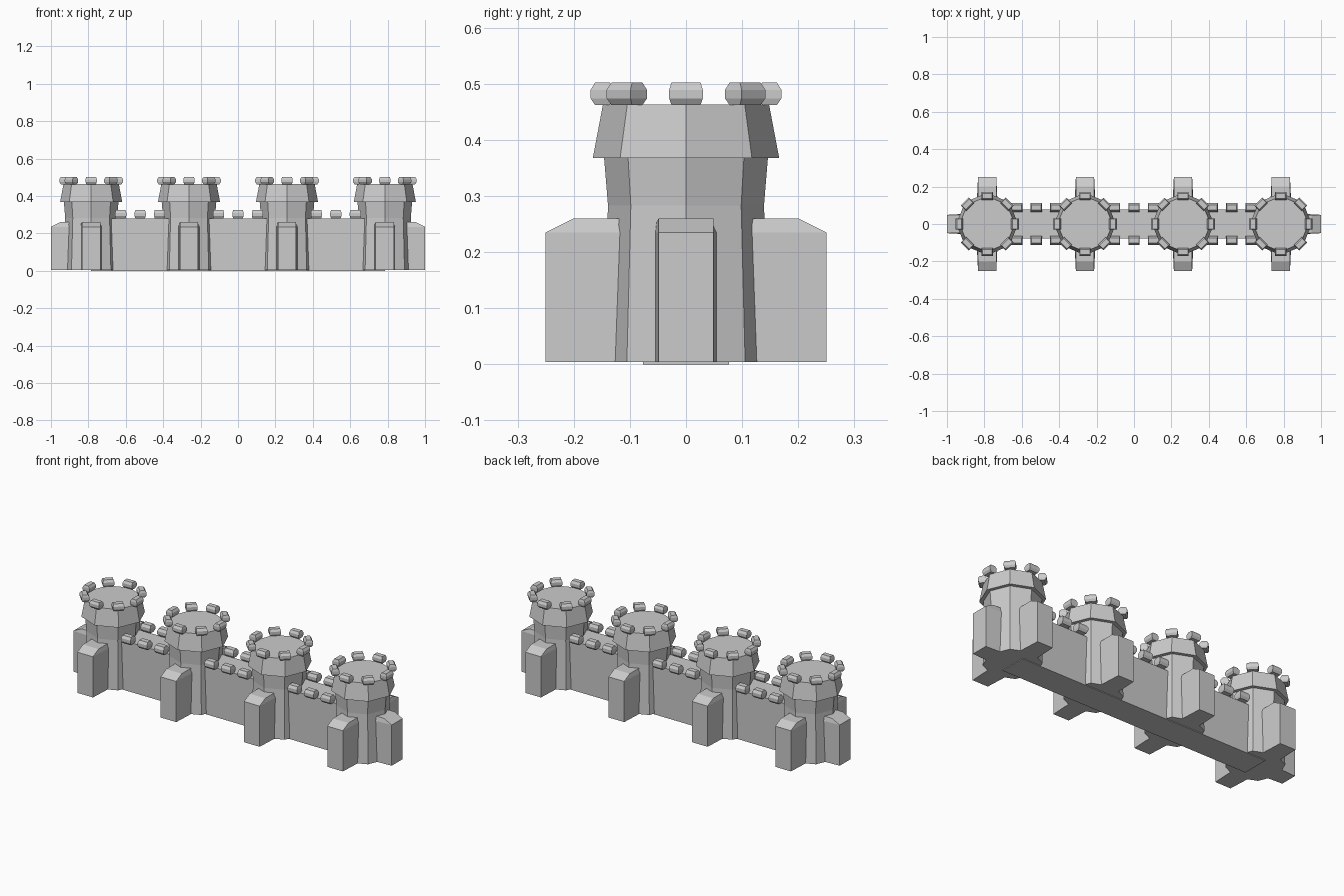
import bpy, bmesh
from math import cos, sin, pi
from mathutils import Matrix, Vector

if "Cube" in bpy.data.objects:
    bpy.data.objects.remove(bpy.data.objects["Cube"])

TOWERS = [-0.785, -0.262, 0.262, 0.785]


def loft(bm, rings, mat=Matrix.Identity(4)):
    """Skin a stack of equal-length counter-clockwise rings and cap both ends."""
    rows = [[bm.verts.new(mat @ Vector(p)) for p in r] for r in rings]
    n = len(rows[0])
    for a, b in zip(rows, rows[1:]):
        for i in range(n):
            j = (i + 1) % n
            bm.faces.new((a[i], a[j], b[j], b[i]))
    bm.faces.new(rows[0][::-1])
    bm.faces.new(rows[-1])


def finish(bm, name):
    bmesh.ops.recalc_face_normals(bm, faces=bm.faces)
    me = bpy.data.meshes.new(name)
    bm.to_mesh(me)
    bm.free()
    ob = bpy.data.objects.new(name, me)
    bpy.context.collection.objects.link(ob)
    return ob


def octagon(r, z):
    return [(r * cos(i * pi / 4), r * sin(i * pi / 4), z) for i in range(8)]


def rect(hx, hy, z):
    return [(-hx, -hy, z), (hx, -hy, z), (hx, hy, z), (-hx, hy, z)]


def merlon(bm, mat):
    # chamfered block, depth along local x
    loft(bm, [rect(.013, .026, 0), rect(.021, .030, .012),
              rect(.021, .030, .027), rect(.013, .026, .040)], mat)


def buttress(bm, length, mat):
    # tapered pier pointing along local x, with a sloped shoulder
    def ring(reach, root_w, tip_w, z):
        return [(0, -root_w, z), (reach, -tip_w, z), (reach, tip_w, z), (0, root_w, z)]
    loft(bm, [ring(length, .061, .049, .004), ring(length, .061, .049, .235),
              ring(length - .05, .049, .049, .26)], mat)


for k, tx in enumerate(TOWERS, 1):
    here = Matrix.Translation((tx, 0, 0))

    # tower shaft and flared head
    bm = bmesh.new()
    loft(bm, [octagon(.149, .004), octagon(.139, .283), octagon(.146, .368),
              octagon(.166, .368), octagon(.148, .463)], here)
    finish(bm, f"tower_{k}")

    # ring of eight merlons
    bm = bmesh.new()
    for i in range(8):
        merlon(bm, here @ Matrix.Rotation(i * pi / 4, 4, 'Z')
               @ Matrix.Translation((.149, 0, .462)))
    finish(bm, f"tower_merlons_{k}")

    # front and back piers, plus an end pier on the outer towers
    bm = bmesh.new()
    for s in (-1, 1):
        buttress(bm, .25, here @ Matrix.Rotation(s * pi / 2, 4, 'Z'))
    if abs(tx) > .5:
        buttress(bm, .215, here @ Matrix.Rotation(0 if tx > 0 else pi, 4, 'Z'))
    finish(bm, f"buttresses_{k}")

# curtain wall
bm = bmesh.new()
loft(bm, [rect(.785, .077, 0), rect(.785, .077, .28)])
finish(bm, "curtain_wall")

# merlons along both edges of the wall
bm = bmesh.new()
for cx in (-.523, 0, .523):
    for dx in (-.104, 0, .104):
        for s in (-1, 1):
            merlon(bm, Matrix.Translation((cx + dx, s * .088, .28))
                   @ Matrix.Rotation(s * pi / 2, 4, 'Z')
                   @ Matrix.Diagonal((1.1, 1, 1.1, 1)))
finish(bm, "wall_merlons")
